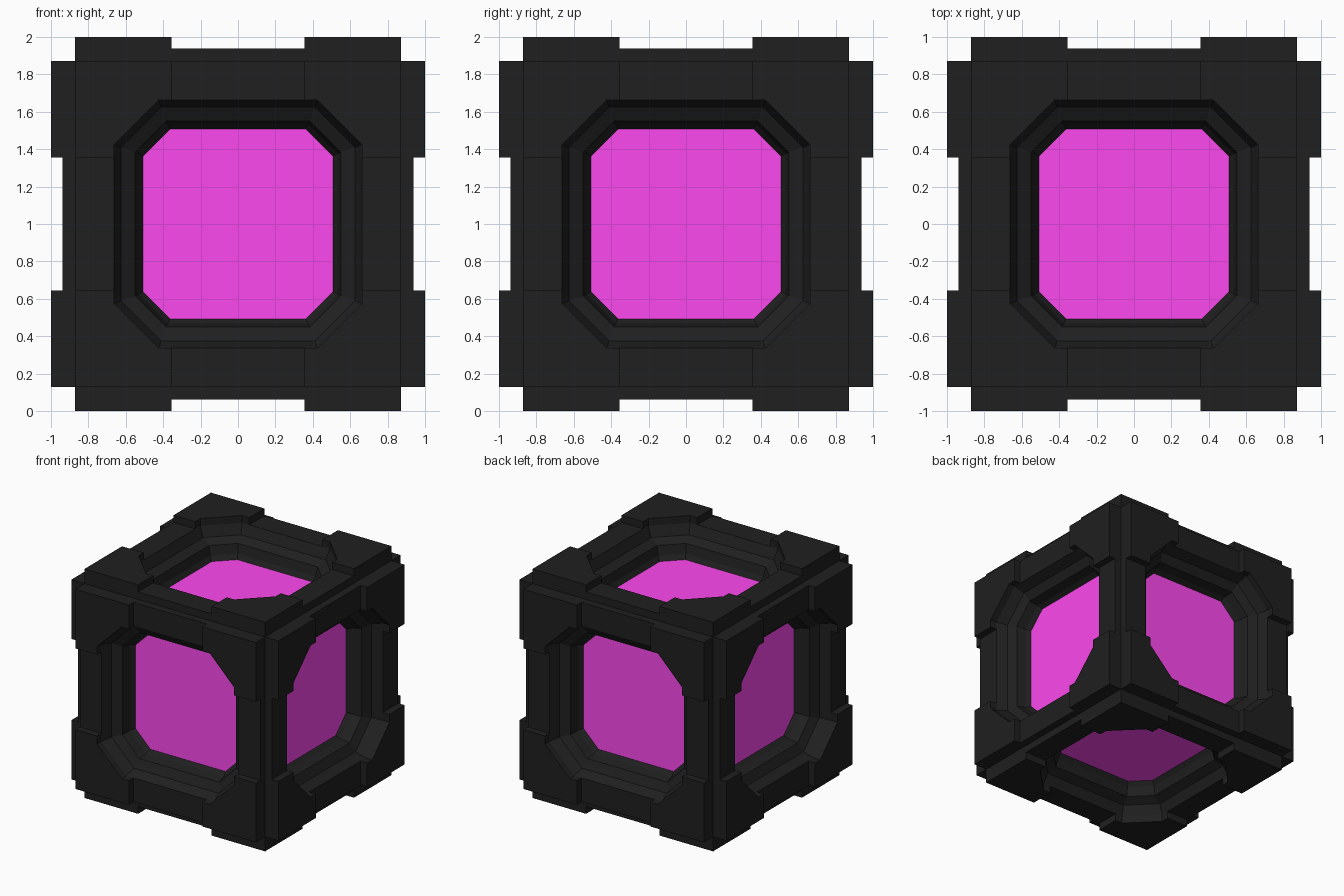
import bpy, bmesh
from math import pi
from mathutils import Matrix, Vector

if "Cube" in bpy.data.objects:
    bpy.data.objects.remove(bpy.data.objects["Cube"])

EDGE = 0.872      # half width of each face's frame
RIM = 0.662       # half width of the octagonal opening
GAP = 0.355       # where corner plates start
CUT = 0.425       # where the octagon's chamfer starts


def material(name, rgb):
    m = bpy.data.materials.new(name)
    m.diffuse_color = (*rgb, 1)
    m.use_nodes = True
    m.node_tree.nodes["Principled BSDF"].inputs["Base Color"].default_value = m.diffuse_color
    return m


dark = material("dark_metal", (0.014, 0.014, 0.014))
pink = material("pink_glow", (0.98, 0.065, 0.86))


def prism(bm, pts, z0, z1, turn):
    """Extrude a counter-clockwise outline, turned about z."""
    rot = Matrix.Rotation(turn, 4, 'Z')
    lo = [bm.verts.new(rot @ Vector((x, y, z0))) for x, y in pts]
    hi = [bm.verts.new(rot @ Vector((x, y, z1))) for x, y in pts]
    n = len(pts)
    bm.faces.new(hi)
    bm.faces.new(lo[::-1])
    for i in range(n):
        j = (i + 1) % n
        bm.faces.new((lo[i], lo[j], hi[j], hi[i]))


def octagon(bm, half, cut, z):
    pts = [(half, -cut), (half, cut), (cut, half), (-cut, half),
           (-half, cut), (-half, -cut), (-cut, -half), (cut, -half)]
    return [bm.verts.new((x, y, z)) for x, y in pts]


def mesh(name, bm, mat):
    bmesh.ops.recalc_face_normals(bm, faces=bm.faces) if "rail" in name or "plate" in name else None
    me = bpy.data.meshes.new(name)
    bm.to_mesh(me)
    bm.free()
    me.materials.append(mat)
    return me


parts = []

# raised corner plates
bm = bmesh.new()
plate = [(GAP, EDGE), (GAP, RIM), (CUT, RIM), (RIM, CUT),
         (RIM, GAP), (EDGE, GAP), (EDGE, EDGE)]
for k in range(4):
    prism(bm, plate, EDGE, 1.0, k * pi / 2)
parts.append(mesh("corner_plates", bm, dark))

# lower rails between the corner plates
bm = bmesh.new()
rail = [(-GAP, RIM), (GAP, RIM), (GAP, EDGE), (-GAP, EDGE)]
for k in range(4):
    prism(bm, rail, EDGE, 0.937, k * pi / 2)
parts.append(mesh("edge_rails", bm, dark))

# stepped octagonal window rim: steep wall, shallow ledge, steep inner wall
bm = bmesh.new()
profile = [(RIM, CUT, 0.937), (0.625, 0.41, 0.85), (0.55, 0.385, 0.81),
           (0.533, 0.375, 0.73), (0.508, 0.363, 0.69)]
rings = [octagon(bm, *p) for p in profile]
for a, b in zip(rings, rings[1:]):
    for i in range(8):
        j = (i + 1) % 8
        bm.faces.new((a[i], a[j], b[j], b[i]))
parts.append(mesh("window_rim", bm, dark))

# glowing window panel
bm = bmesh.new()
bm.faces.new(octagon(bm, 0.508, 0.363, 0.69))
parts.append(mesh("window_glass", bm, pink))

# repeat the parts on all six sides of the cube
sides = {"top": (0, 0), "bottom": (pi, 0), "front": (pi / 2, 0),
         "right": (pi / 2, pi / 2), "back": (pi / 2, pi),
         "left": (pi / 2, -pi / 2)}
for side, (tilt, spin) in sides.items():
    for me in parts:
        ob = bpy.data.objects.new(f"{side}_{me.name}", me)
        ob.matrix_world = (Matrix.Translation((0, 0, 1))
                           @ Matrix.Rotation(spin, 4, 'Z')
                           @ Matrix.Rotation(tilt, 4, 'X'))
        bpy.context.collection.objects.link(ob)
